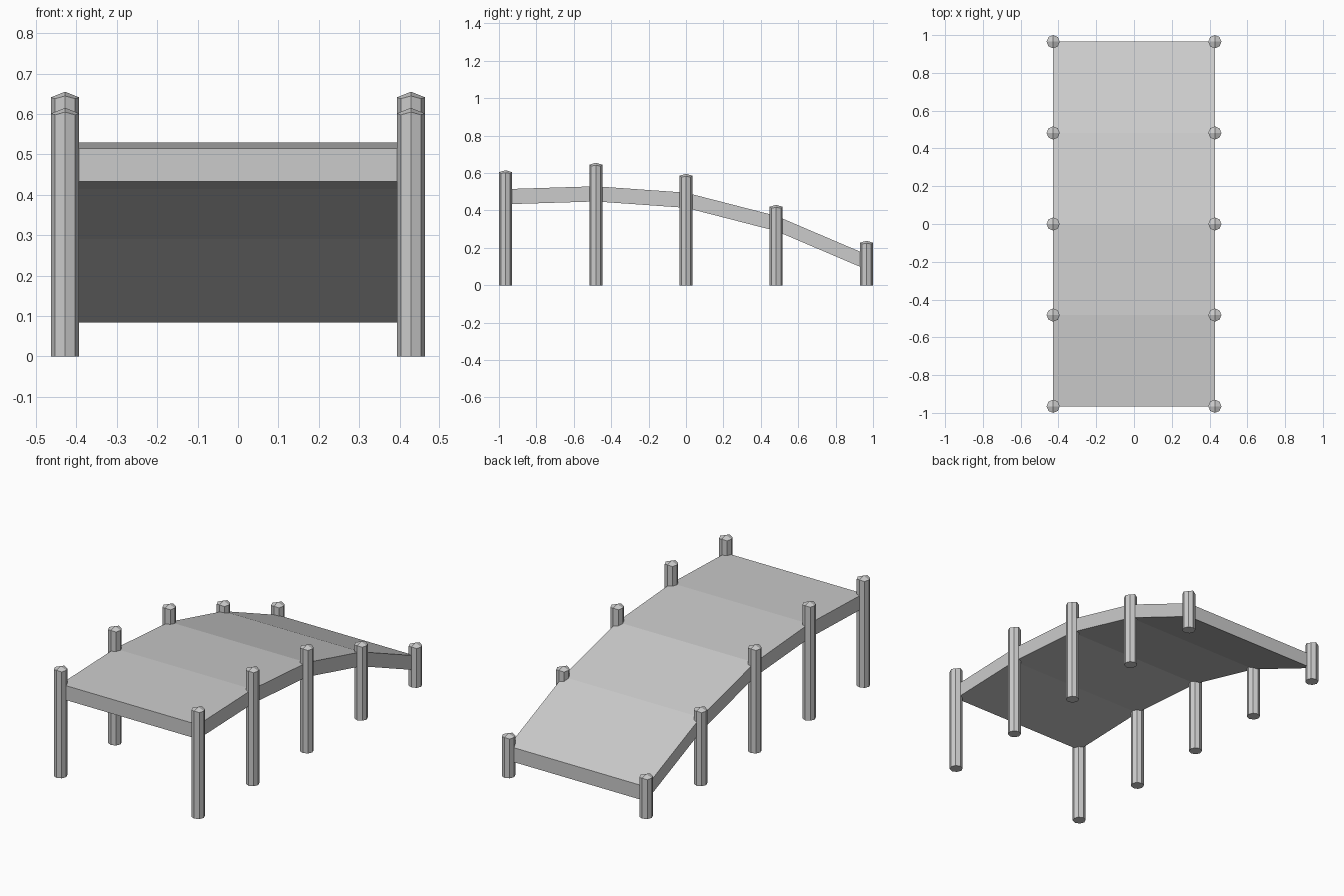
import bpy, bmesh
from math import cos, sin, pi

if "Cube" in bpy.data.objects:
    bpy.data.objects.remove(bpy.data.objects["Cube"])

X, R = 0.428, 0.035
# stations along the walkway: y, deck top height, post height
STATIONS = [(-0.965, 0.514, 0.615), (-0.482, 0.529, 0.655), (0.0, 0.495, 0.596),
            (0.482, 0.371, 0.430), (0.965, 0.165, 0.238)]
THICK = 0.081


def finish(name, bm):
    bmesh.ops.recalc_face_normals(bm, faces=bm.faces)
    me = bpy.data.meshes.new(name)
    bm.to_mesh(me)
    bm.free()
    ob = bpy.data.objects.new(name, me)
    bpy.context.collection.objects.link(ob)
    return ob


# bent deck slab: side profile extruded across the width
bm = bmesh.new()
rings = []
for y, z, _ in STATIONS:
    rings.append([bm.verts.new(p) for p in
                  ((-X, y, z), (X, y, z), (X, y, z - THICK), (-X, y, z - THICK))])
for a, b in zip(rings, rings[1:]):
    for i in range(4):
        j = (i + 1) % 4
        bm.faces.new((a[i], a[j], b[j], b[i]))
bm.faces.new(rings[0])
bm.faces.new(rings[-1])
finish("deck", bm)


# eight-sided post with a four-plane pointed top
def post(name, x, y, h):
    bm = bmesh.new()
    low, top = [], []
    for i in range(8):
        dx, dy = R * cos(i * pi / 4), R * sin(i * pi / 4)
        low.append(bm.verts.new((x + dx, y + dy, 0)))
        top.append(bm.verts.new((x + dx, y + dy, h - 0.4 * abs(dx) - 0.3 * abs(dy))))
    tip = bm.verts.new((x, y, h))
    bm.faces.new(low)
    for i in range(8):
        j = (i + 1) % 8
        bm.faces.new((low[i], low[j], top[j], top[i]))
    for i in range(0, 8, 2):
        bm.faces.new((tip, top[i], top[i + 1], top[(i + 2) % 8]))
    finish(name, bm)


for n, (y, _, h) in enumerate(STATIONS):
    post(f"left_post_{n + 1}", -X, y, h)
    post(f"right_post_{n + 1}", X, y, h)
